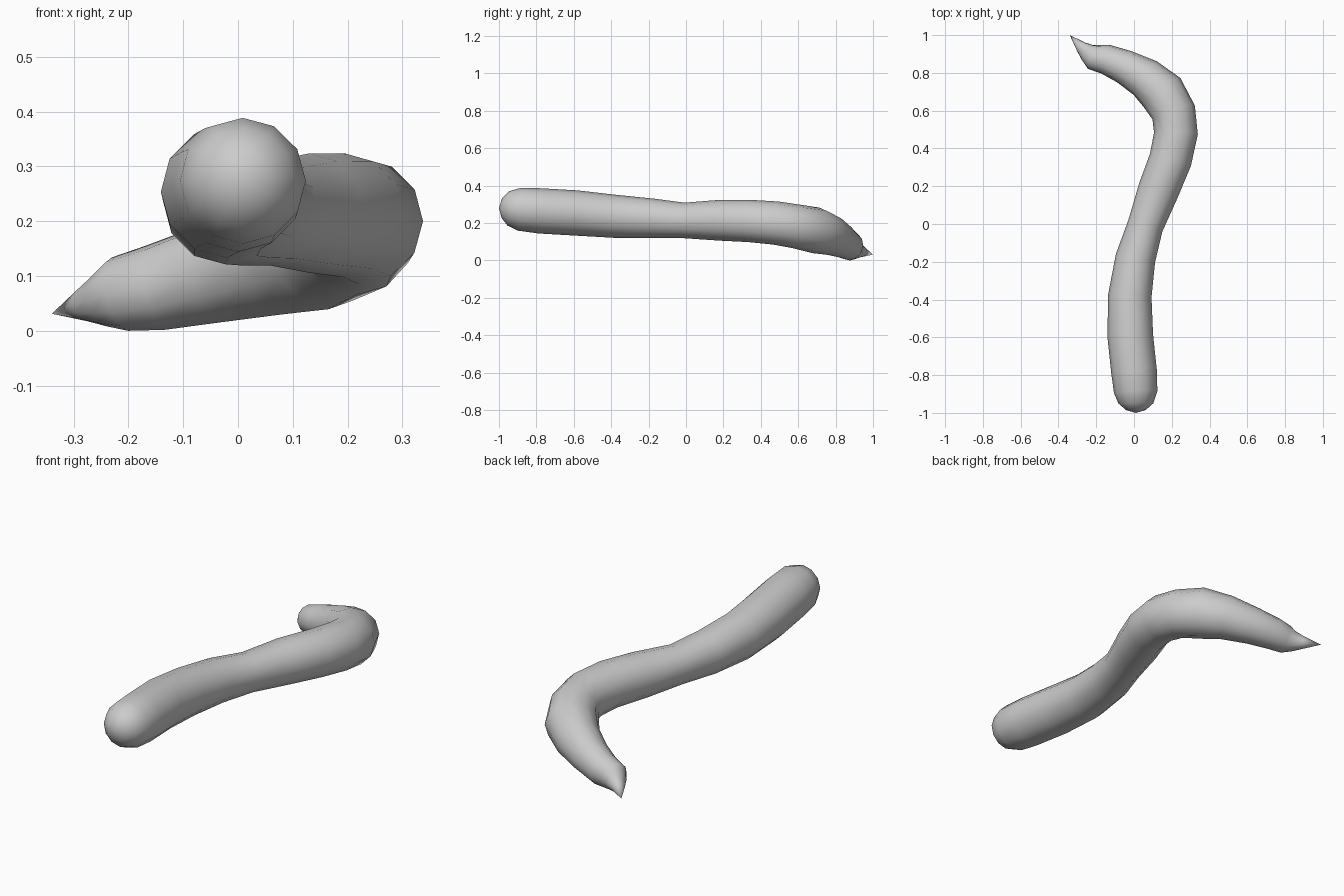
import bpy, bmesh, math
from mathutils import Vector

if "Cube" in bpy.data.objects:
    bpy.data.objects.remove(bpy.data.objects["Cube"])

SIDES = 12
# centre line of the body: x, y, z, radius
PATH = [
    (0.010, -0.985, 0.283, 0.052), (0.010, -0.950, 0.282, 0.092),
    (0.009, -0.890, 0.278, 0.115), (0.000, -0.780, 0.269, 0.121),
    (-0.020, -0.590, 0.258, 0.121), (-0.022, -0.380, 0.240, 0.115),
    (0.008, -0.180, 0.229, 0.106), (0.060, -0.010, 0.218, 0.095),
    (0.130, 0.180, 0.219, 0.109), (0.193, 0.340, 0.215, 0.113),
    (0.222, 0.480, 0.204, 0.116), (0.210, 0.590, 0.186, 0.118),
    (0.150, 0.694, 0.165, 0.124), (0.060, 0.772, 0.139, 0.108),
    (-0.050, 0.832, 0.108, 0.091), (-0.150, 0.872, 0.083, 0.079),
    (-0.215, 0.884, 0.071, 0.069), (-0.245, 0.908, 0.060, 0.050),
    (-0.280, 0.938, 0.052, 0.031),
]
HEAD_TIP = Vector((0.01, -1.0, 0.283))
TAIL_TIP = Vector((-0.34, 1.0, 0.035))


def swept_body(name, path, start, end):
    """Sweep round rings along the path and close both ends to a point."""
    bm = bmesh.new()
    pts = [start] + [Vector(p[:3]) for p in path] + [end]
    rings = []
    for i, p in enumerate(path, 1):
        tangent = ((pts[i + 1] - pts[i]).normalized()
                   + (pts[i] - pts[i - 1]).normalized()).normalized()
        side = tangent.cross(Vector((0, 0, 1))).normalized()
        up = side.cross(tangent)
        ring = []
        for k in range(SIDES):
            a = math.tau * k / SIDES
            ring.append(bm.verts.new(
                pts[i] + (side * math.cos(a) + up * math.sin(a)) * p[3]))
        rings.append(ring)
    for a, b in zip(rings, rings[1:]):
        for k in range(SIDES):
            n = (k + 1) % SIDES
            bm.faces.new((a[k], a[n], b[n], b[k]))
    for ring, tip in ((rings[0], start), (rings[-1], end)):
        v = bm.verts.new(tip)
        for k in range(SIDES):
            bm.faces.new((ring[k], ring[(k + 1) % SIDES], v))
    bmesh.ops.recalc_face_normals(bm, faces=bm.faces)
    # rest the lowest point on the ground
    low = min(v.co.z for v in bm.verts)
    bmesh.ops.translate(bm, verts=bm.verts, vec=(0, 0, -low))
    for f in bm.faces:
        f.smooth = True
    mesh = bpy.data.meshes.new(name)
    bm.to_mesh(mesh)
    bm.free()
    obj = bpy.data.objects.new(name, mesh)
    bpy.context.collection.objects.link(obj)
    return obj


# worm body with a rounded head and a pointed tail
swept_body("worm_body", PATH, HEAD_TIP, TAIL_TIP)
